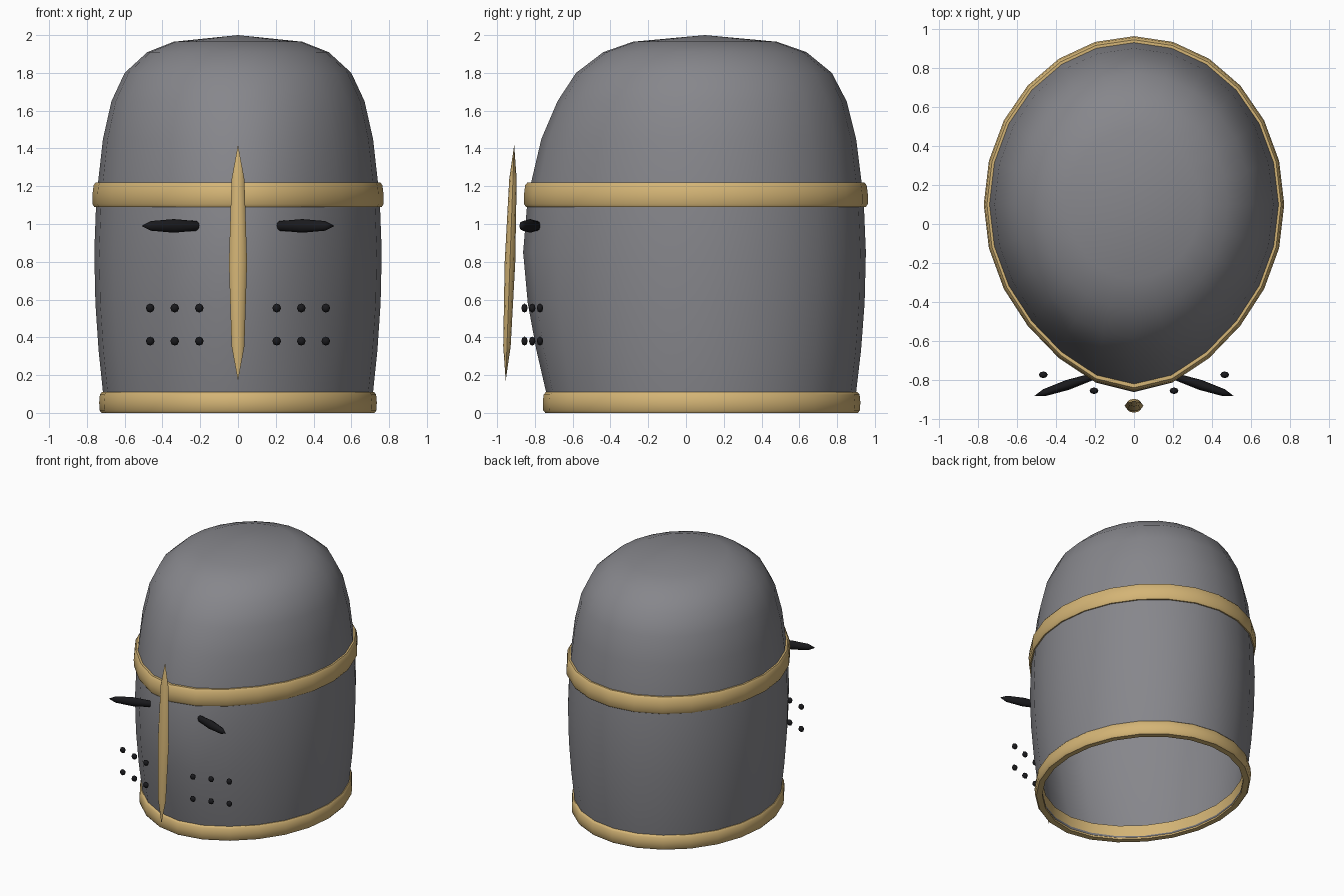
import bpy, bmesh, math
from mathutils import Matrix

if "Cube" in bpy.data.objects:
    bpy.data.objects.remove(bpy.data.objects["Cube"])

SIDES = 24
CENTRE_Y = 0.10


def material(name, rgb):
    m = bpy.data.materials.new(name)
    m.diffuse_color = (*rgb, 1)
    m.use_nodes = True
    m.node_tree.nodes["Principled BSDF"].inputs["Base Color"].default_value = m.diffuse_color
    return m


STEEL = material("steel grey", (0.24, 0.24, 0.26))
BRASS = material("brass", (0.66, 0.46, 0.18))
BLACK = material("black", (0.010, 0.010, 0.012))

# Shell profile: height, half width, how far the front is drawn to a ridge
PROFILE = [
    (0.01, 0.700, 0.03), (0.11, 0.715, 0.04), (0.33, 0.738, 0.065),
    (0.58, 0.755, 0.092), (0.85, 0.761, 0.11), (1.09, 0.752, 0.10),
    (1.22, 0.741, 0.09), (1.45, 0.715, 0.065), (1.65, 0.670, 0.03),
    (1.80, 0.600, 0.01), (1.91, 0.480, 0.0), (1.965, 0.340, 0.0),
]


def outline(half_width, ridge, z):
    """Egg-shaped ring, slightly pointed at the front."""
    ring = []
    for i in range(SIDES):
        a = 2 * math.pi * i / SIDES
        s = math.sin(a)
        y = CENTRE_Y + s * half_width * 1.12
        if s < 0:
            y -= ridge * s ** 6
        ring.append((half_width * math.cos(a), y, z))
    return ring


def loft(name, rings, mat, closed=False, pole=None, angle=40):
    bm = bmesh.new()
    loops = [[bm.verts.new(p) for p in r] for r in rings]
    pairs = list(zip(loops, loops[1:]))
    if closed:
        pairs.append((loops[-1], loops[0]))
    for lo, hi in pairs:
        for i in range(SIDES):
            j = (i + 1) % SIDES
            bm.faces.new((lo[i], lo[j], hi[j], hi[i]))
    if pole:
        top = bm.verts.new(pole)
        for i in range(SIDES):
            bm.faces.new((loops[-1][i], loops[-1][(i + 1) % SIDES], top))
    bmesh.ops.recalc_face_normals(bm, faces=bm.faces)
    return finish(name, bm, mat, angle)


def finish(name, bm, mat, angle):
    mesh = bpy.data.meshes.new(name)
    bm.to_mesh(mesh)
    bm.free()
    mesh.materials.append(mat)
    ob = bpy.data.objects.new(name, mesh)
    bpy.context.collection.objects.link(ob)
    bpy.ops.object.select_all(action='DESELECT')
    ob.select_set(True)
    bpy.context.view_layer.objects.active = ob
    bpy.ops.object.shade_smooth_by_angle(angle=math.radians(angle))
    return ob


def band(name, z0, z1, w0, w1, ridge, thick):
    """Ring with a softly rounded outer face."""
    section = [(0, -thick), (0, -0.010), (0.12, 0), (0.5, 0.003),
               (0.88, 0), (1, -0.010), (1, -thick)]
    rings = [outline(w0 + (w1 - w0) * t + d, ridge, z0 + (z1 - z0) * t)
             for t, d in section]
    return loft(name, rings, BRASS, closed=True, angle=50)


def pod(name, centre, radii, mat, axis='Z', turn=0.0, tilt=0.0):
    """Coarse ellipsoid whose poles lie along the given axis."""
    bm = bmesh.new()
    bmesh.ops.create_uvsphere(bm, u_segments=8, v_segments=4, radius=1)
    if axis != 'Z':
        side = 'Y' if axis == 'X' else 'X'
        bm.transform(Matrix.Rotation(math.pi / 2, 4, side))
    bm.transform(Matrix.Translation(centre)
                 @ Matrix.Rotation(turn, 4, 'Z') @ Matrix.Rotation(tilt, 4, 'X')
                 @ Matrix.Diagonal((*radii, 1)))
    return finish(name, bm, mat, 60)


# Open-bottomed steel shell with a thin wall
shell = loft("helmet_shell", [outline(w, r, z) for z, w, r in PROFILE], STEEL,
             pole=(0, CENTRE_Y, 2.0), angle=60)
wall = shell.modifiers.new("wall", 'SOLIDIFY')
wall.thickness = 0.02
wall.offset = -1

# Brass bands
band("rim_band", 0.0, 0.11, 0.733, 0.731, 0.035, 0.050)
band("brow_band", 1.09, 1.22, 0.771, 0.764, 0.095, 0.035)

# Brass nose bar, leaning slightly forward at the foot
pod("nose_bar", (0, -0.932, 0.795), (0.048, 0.028, 0.625), BRASS,
    tilt=-math.atan2(0.045, 1.25))

# Eye slits and breathing holes on both sides
for side, label in ((1, "right"), (-1, "left")):
    pod(f"eye_slit_{label}", (0.34 * side, -0.825, 0.99), (0.18, 0.026, 0.036),
        BLACK, axis='X', turn=-0.32 * side)
    for row, z in enumerate((0.38, 0.555)):
        for col in range(3):
            pod(f"breath_hole_{label}_{row}_{col}",
                ((0.205 + 0.13 * col) * side, -0.855 + 0.041 * col, z),
                (0.023, 0.017, 0.024), BLACK, axis='Y')
